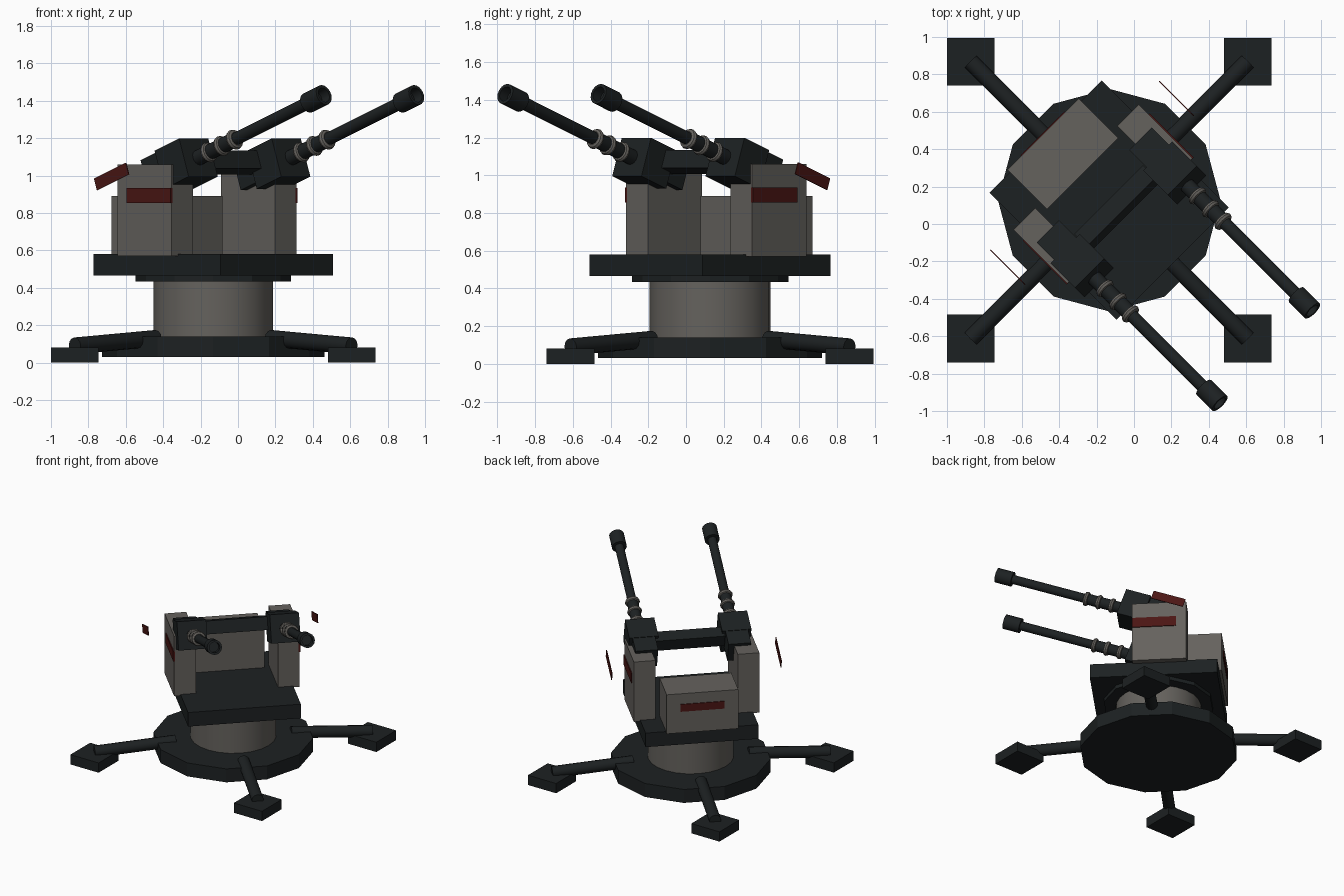
import bpy, bmesh
from math import radians, pi
from mathutils import Matrix, Vector

if "Cube" in bpy.data.objects:
    bpy.data.objects.remove(bpy.data.objects["Cube"])

def material(name, rgb):
    m = bpy.data.materials.new(name)
    m.diffuse_color = (*rgb, 1)
    m.use_nodes = True
    m.node_tree.nodes["Principled BSDF"].inputs["Base Color"].default_value = m.diffuse_color
    return m

DARK = material("dark_metal", (0.012, 0.015, 0.016))
GREY = material("warm_grey", (0.13, 0.122, 0.11))
RED = material("red_marking", (0.07, 0.008, 0.007))

# Frames: base centre, turret turned to its aim, guns pitched up
BASE = Matrix.Translation((-0.1325, 0.1275, 0))
TURRET = BASE @ Matrix.Rotation(radians(-45), 4, 'Z')
GUN = TURRET @ Matrix.Translation((0.06, 0, 1.07)) @ Matrix.Rotation(radians(-19.5), 4, 'Y')

def finish(name, bm, frame, mat, smooth=False):
    bm.transform(frame)
    bmesh.ops.recalc_face_normals(bm, faces=bm.faces)
    me = bpy.data.meshes.new(name)
    bm.to_mesh(me)
    bm.free()
    me.materials.append(mat)
    ob = bpy.data.objects.new(name, me)
    bpy.context.collection.objects.link(ob)
    if smooth:
        bpy.ops.object.select_all(action='DESELECT')
        ob.select_set(True)
        bpy.context.view_layer.objects.active = ob
        bpy.ops.object.shade_smooth_by_angle(angle=radians(35))
    return ob

def box(name, frame, mat, x, y, z):
    bm = bmesh.new()
    bmesh.ops.create_cube(bm, size=1)
    for v in bm.verts:
        v.co = [lo + (c + 0.5) * (hi - lo) for c, (lo, hi) in zip(v.co, (x, y, z))]
    return finish(name, bm, frame, mat)

def rod(name, frame, mat, start, end, r, sides, smooth=False, bore=0):
    a, b = Vector(start), Vector(end)
    d = b - a
    bm = bmesh.new()
    bmesh.ops.create_cone(bm, cap_ends=True, segments=sides, radius1=r, radius2=r, depth=d.length)
    if bore:
        # hollow the far end
        cap = max(bm.faces, key=lambda f: f.calc_center_median().z)
        bmesh.ops.inset_region(bm, faces=[cap], thickness=r - bore)
        hole = bmesh.ops.extrude_discrete_faces(bm, faces=[cap])["faces"][0]
        bmesh.ops.translate(bm, verts=hole.verts, vec=(0, 0, -0.06))
    turn = d.to_track_quat('Z', 'Y').to_matrix().to_4x4()
    return finish(name, bm, frame @ Matrix.Translation((a + b) / 2) @ turn, mat, smooth)

def ring(name, frame, mat, centre, major, minor):
    # small rounded collar around the gun axis
    bm = bmesh.new()
    n, m = 16, 8
    first = [bm.verts.new(Matrix.Rotation(2 * pi * i / m, 3, 'Z') @ Vector((minor, 0, 0))
                          + Vector((0, major, 0))) for i in range(m)]
    edges = [bm.edges.new((first[i], first[(i + 1) % m])) for i in range(m)]
    bmesh.ops.spin(bm, geom=first + edges, cent=(0, 0, 0), axis=(1, 0, 0), angle=2 * pi, steps=n)
    bmesh.ops.remove_doubles(bm, verts=bm.verts, dist=1e-4)
    return finish(name, bm, frame @ Matrix.Translation(centre), mat, True)

# Base and pedestal
rod("base_disc", BASE, DARK, (0, 0, 0.03), (0, 0, 0.14), 0.595, 12)
rod("pedestal", BASE, GREY, (0, 0, 0.13), (0, 0, 0.44), 0.32, 24, True)
rod("turn_ring", BASE, DARK, (0, 0, 0.435), (0, 0, 0.47), 0.415, 12)

# Legs and square feet
for sx in (-1, 1):
    for sy in (-1, 1):
        rod("leg", BASE, DARK, (sx * 0.307, sy * 0.307, 0.13), (sx * 0.74, sy * 0.74, 0.09),
            0.045, 12, True)
        cx, cy = sx * 0.74, sy * 0.74
        box("foot", BASE, DARK, (cx - 0.1275, cx + 0.1275), (cy - 0.1275, cy + 0.1275), (0, 0.08))

# Turret platform and rear housing
box("platform", TURRET, DARK, (-0.48, 0.48), (-0.425, 0.425), (0.465, 0.58))
box("rear_housing", TURRET, GREY, (-0.5, -0.2), (-0.27, 0.27), (0.57, 0.89))
box("rear_marking", TURRET, RED, (-0.506, -0.49), (-0.165, 0.165), (0.745, 0.805))

# Beam joining the two guns
box("cross_beam", GUN, DARK, (-0.05, 0.05), (-0.26, 0.26), (-0.05, 0.05))

for s in (-1, 1):
    def side(a, b):
        return tuple(sorted((s * a, s * b)))
    # Support pillar with side marking
    box("pillar", TURRET, GREY, (-0.25, 0.157), side(0.31, 0.473), (0.57, 1.06))
    box("side_marking", TURRET, RED, (-0.175, 0.158), side(0.465, 0.48), (0.855, 0.935))
    # Floating marker plate
    box("outer_plate", GUN, RED, (-0.331, -0.077), side(0.635, 0.641), (-0.04, 0.026))
    # Gun body
    box("breech", GUN, DARK, (-0.16, 0), side(0.265, 0.435), (-0.1, 0.07))
    box("gun_block", GUN, DARK, (-0.02, 0.177), side(0.24, 0.46), (-0.142, 0.074))
    # Barrel, collars and muzzle
    y, z = s * 0.35, -0.035
    rod("barrel_sleeve", GUN, DARK, (0.17, y, z), (0.48, y, z), 0.042, 16, True)
    rod("barrel", GUN, DARK, (0.46, y, z), (1.08, y, z), 0.034, 16, True)
    rod("muzzle", GUN, DARK, (1.055, y, z), (1.183, y, z), 0.056, 16, True, 0.04)
    for x in (0.26, 0.365, 0.465):
        ring("barrel_collar", GUN, GREY, (x, y, z), 0.038, 0.018)
